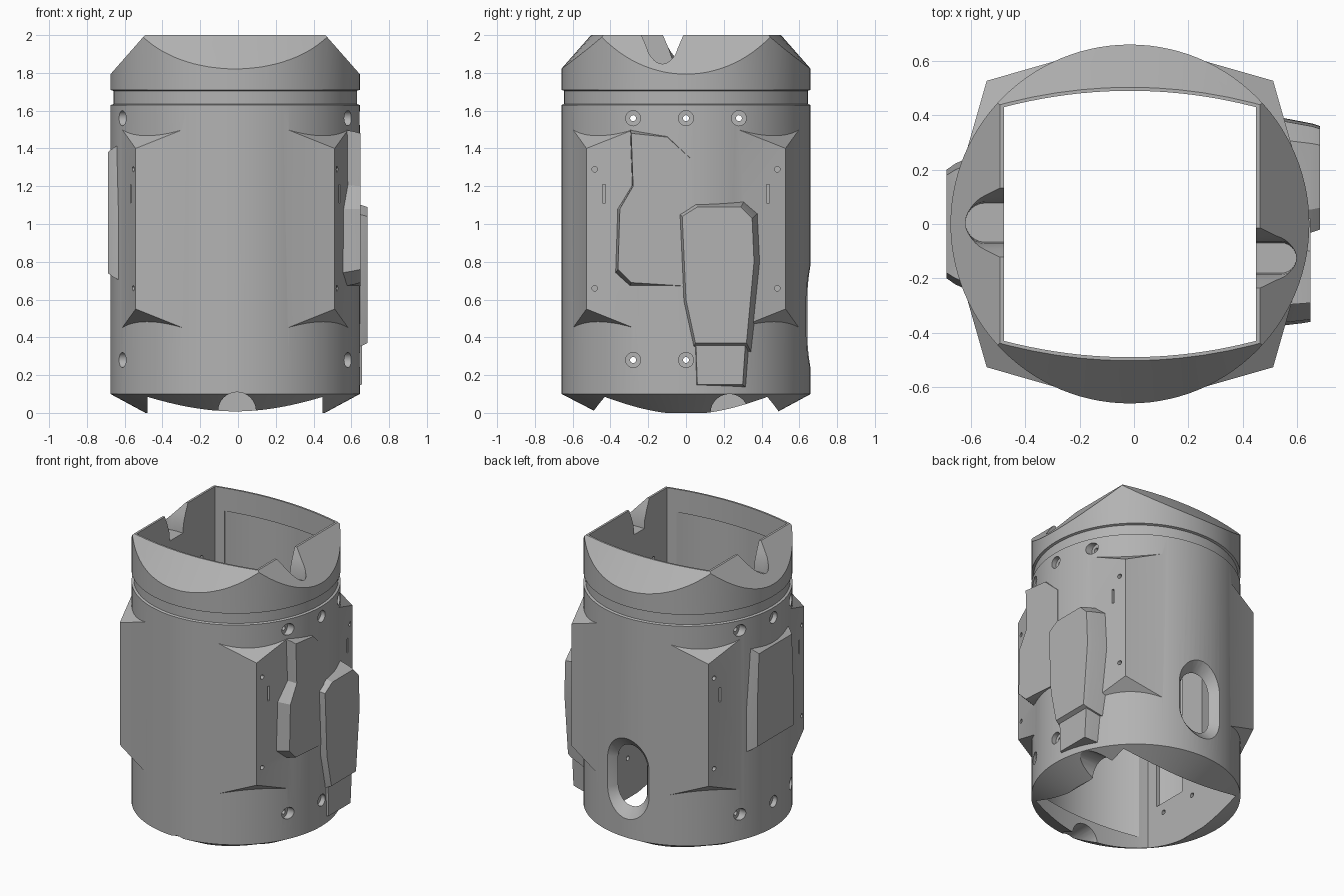
import bpy, bmesh
from math import sin, cos, pi, sqrt, radians
from mathutils import Vector

cube = bpy.data.objects.get("Cube")
if cube:
    bpy.data.objects.remove(cube, do_unlink=True)

R = 0.66          # shell radius
HALF = 0.463      # half width of the square bore
GREY = (0.45, 0.45, 0.45, 1)
mat = bpy.data.materials.new("plain grey")
mat.use_nodes = True
mat.diffuse_color = GREY
mat.node_tree.nodes["Principled BSDF"].inputs["Base Color"].default_value = GREY


def ring(pts, axis, d):
    """Place a 2D outline at distance d along an axis."""
    place = {"x": lambda a, b: (d, a, b), "y": lambda a, b: (a, d, b), "z": lambda a, b: (a, b, d)}
    return [Vector(place[axis](a, b)) for a, b in pts]


def circle(a, b, r, n=20):
    return [(a + r * cos(2 * pi * i / n), b + r * sin(2 * pi * i / n)) for i in range(n)]


def stadium(a, b, w, h, n=32):
    """Upright rounded slot outline."""
    out = []
    for i in range(n):
        t = 2 * pi * (i + 0.5) / n
        out.append((a + w / 2 * cos(t), b + w / 2 * sin(t) + (h - w) / 2 * (1 if sin(t) > 0 else -1)))
    return out


def make(name, lofts):
    """Build one object from closed lofts, each a list of rings."""
    bm = bmesh.new()
    for rings in lofts:
        vs = [[bm.verts.new(p) for p in r] for r in rings]
        n = len(vs[0])
        for lo, hi in zip(vs, vs[1:]):
            for i in range(n):
                j = (i + 1) % n
                bm.faces.new((lo[i], lo[j], hi[j], hi[i]))
        bm.faces.new(vs[0][::-1])
        bm.faces.new(vs[-1])
    bmesh.ops.recalc_face_normals(bm, faces=bm.faces)
    me = bpy.data.meshes.new(name)
    bm.to_mesh(me)
    bm.free()
    ob = bpy.data.objects.new(name, me)
    bpy.context.collection.objects.link(ob)
    return ob


def hull(name, pts):
    bm = bmesh.new()
    for p in pts:
        bm.verts.new(p)
    bmesh.ops.convex_hull(bm, input=bm.verts[:])
    bmesh.ops.recalc_face_normals(bm, faces=bm.faces)
    me = bpy.data.meshes.new(name)
    bm.to_mesh(me)
    bm.free()
    ob = bpy.data.objects.new(name, me)
    bpy.context.collection.objects.link(ob)
    return ob


# Main shell: coned underside, cylinder, seal groove, collar
profile = [(0.475, 0), (R, 0.1), (R, 1.63), (0.645, 1.635), (0.645, 1.705), (R, 1.71), (R, 2.0)]
housing = make("housing", [[ring(circle(0, 0, r, 112), "z", z) for r, z in profile]])

adds, cuts = [], []

# Corner ridges with sloping ends
for k in range(4):
    mid = radians(45 + 90 * k)
    pts = [(0.745 * cos(mid), 0.745 * sin(mid), z) for z in (0.55, 1.4)]
    for off in (-27, 27):
        a = mid + radians(off)
        pts += [(0.652 * cos(a), 0.652 * sin(a), z) for z in (0.42, 1.53)]
    pts += [(0.4 * cos(mid), 0.4 * sin(mid), z) for z in (0.45, 1.5)]
    adds.append(hull("corner_ridge", pts))


# Raised pads on the sides, flaring towards the shell
def pad(name, outline, x, flare):
    cy = sum(p[0] for p in outline) / len(outline)
    cz = sum(p[1] for p in outline) / len(outline)
    s = 1 if x > 0 else -1

    def grown(f):
        return [(cy + (a - cy) * (1 + f * 1.5), cz + (b - cz) * (1 + f)) for a, b in outline]
    adds.append(make(name, [[ring(grown(flare * 1.6), "x", 0.49 * s), ring(grown(flare * 0.35), "x", x - 0.03 * s),
                             ring(outline, "x", x)]]))


pad("side_pad_large", [(-0.02, 1.04), (0.06, 1.09), (0.29, 1.09), (0.35, 1.03), (0.36, 0.8),
                       (0.32, 0.37), (0.05, 0.37), (0.0, 0.6)], 0.70, 0.1)
pad("side_pad_foot", [(0.06, 0.15), (0.3, 0.15), (0.32, 0.45), (0.05, 0.45)], 0.672, 0.1)
pad("side_pad_thin", [(-0.29, 1.48), (-0.28, 1.2), (-0.35, 1.08), (-0.36, 0.76), (-0.29, 0.69),
                      (0.02, 0.67), (0.02, 1.35), (-0.1, 1.46)], 0.664, 0.06)
pad("opposite_pad", [(-0.2, 0.74), (0.2, 0.74), (0.2, 1.02), (0.18, 1.38), (-0.18, 1.38), (-0.2, 1.02)], -0.674, 0.2)

# Sloped facets around the top collar: flat on the sides, bowed front and back
for s in (-1, 1):
    def wedge(shift):
        return [(s * (a - shift), b) for a, b in ((0.39, 2.1), (0.83, 1.6), (1.2, 1.6), (1.2, 2.1))]
    cuts.append(make("side_facet", [[ring(wedge(0), "y", y) for y in (-0.9, 0.9)]]))
    bow = [i * 0.09 for i in range(-10, 11)]
    cuts.append(make("bowed_facet", [[ring(wedge(0.28 * x * x - 0.025), "x", x) for x in bow]]))

# Square bore with bowed front and back walls
steps = [HALF * i / 10 for i in range(-10, 11)]
edge = [(x, 0.49 - 0.28 * x * x) for x in steps]
bore = edge + [(-x, -y) for x, y in edge]
cuts.append(make("bore", [[ring(bore, "z", z) for z in (-0.2, 2.2)]]))

# Recessed panels inside the walls
steps = [0.4 * i / 10 for i in range(-10, 11)]
arc = [(x, sqrt(0.6 ** 2 - x * x)) for x in steps]
cuts.append(make("wall_panels", [[ring(arc + [(-x, -y) for x, y in arc], "z", z) for z in (0.15, 1.84)]]))
panels = []
for s in (-1, 1):
    for t in (-1, 1):
        curve = [(s * sqrt(0.36 - y * y), t * y) for y in (0.1, 0.17, 0.24, 0.3, 0.35)]
        panels.append([ring([(s * 0.3, t * 0.1)] + curve + [(s * 0.3, t * 0.35)], "z", z) for z in (0.35, 1.5)])
cuts.append(make("side_panels", panels))

# Flared notches in the top of the side walls
for s, y, r, end in ((1, -0.125, 0.056, 0.612), (-1, 0.005, 0.072, 0.605)):
    rings = []
    for z, grow in ((1.81, 0), (1.87, 0.005), (1.93, 0.025), (2.0, 0.055), (2.1, 0.1)):
        q, c = r + grow, end - r
        tip = [(s * (c + r * cos(t)), y + q * sin(t)) for t in [pi * (i / 12 - 0.5) for i in range(13)]]
        rings.append(ring([(s * 0.3, y - q)] + tip + [(s * 0.3, y + q)], "z", z))
    cuts.append(make("top_notch", [rings]))

# Half-round notches in the lower rim
cuts.append(make("front_rim_notch", [[ring(circle(0.01, 0.01, 0.1, 32), "y", y) for y in (-0.9, -0.3)]]))
cuts.append(make("side_rim_notch", [[ring(circle(0.23, 0.0, 0.1, 32), "x", x) for x in (0.3, 0.9)]]))

# Flared oblong port low on the back
port = ((0.3, 0.2, 0.38), (0.57, 0.2, 0.38), (0.61, 0.26, 0.44), (0.66, 0.37, 0.56), (0.8, 0.7, 0.9))
cuts.append(make("back_port", [[ring(stadium(0.015, 0.51, w, h), "y", y) for y, w, h in port]]))

# Countersunk bolt holes, pin holes and slits
bolts, pins = [], []
for s in (-1, 1):
    for y, z in ((-0.28, 1.56), (0, 1.56), (0.28, 1.56), (-0.28, 0.28), (0, 0.28), (0.28, 0.28)):
        if s > 0 and y > 0 and z < 1:
            continue
        seat = sqrt(R * R - y * y) - 0.035
        bolts.append([ring(circle(y, z, r), "x", s * x) for r, x in
                      ((0.016, 0.3), (0.016, seat), (0.04, seat + 0.001), (0.04, 0.9))])
    for t in (-1, 1):
        for z in (1.29, 0.66):
            pins.append([ring(circle(t * 0.483, z, 0.015, 12), "x", s * x) for x in (0.515, 0.9)])
        slit = [(t * 0.435 + a, b) for a, b in ((-0.008, 1.11), (0.008, 1.11), (0.008, 1.21), (-0.008, 1.21))]
        pins.append([ring(slit, "x", s * x) for x in (0.54, 0.9)])
cuts.append(make("bolt_holes", bolts))
cuts.append(make("pin_holes", pins))

# Combine everything into a single housing
for group, op in ((adds, "UNION"), (cuts, "DIFFERENCE")):
    for tool in group:
        tool.hide_render = True
        mod = housing.modifiers.new(tool.name, "BOOLEAN")
        mod.operation, mod.solver, mod.object = op, "EXACT", tool
bpy.context.view_layer.update()
graph = bpy.context.evaluated_depsgraph_get()
result = bpy.data.meshes.new_from_object(housing.evaluated_get(graph))
housing.modifiers.clear()
housing.data = result
for tool in adds + cuts:
    bpy.data.objects.remove(tool, do_unlink=True)

result.materials.clear()
result.materials.append(mat)
for face in result.polygons:
    face.material_index = 0
for v in result.vertices:
    v.co.x -= 0.015

bpy.ops.object.select_all(action="DESELECT")
housing.select_set(True)
bpy.context.view_layer.objects.active = housing
bpy.ops.object.shade_smooth_by_angle(angle=radians(25))
